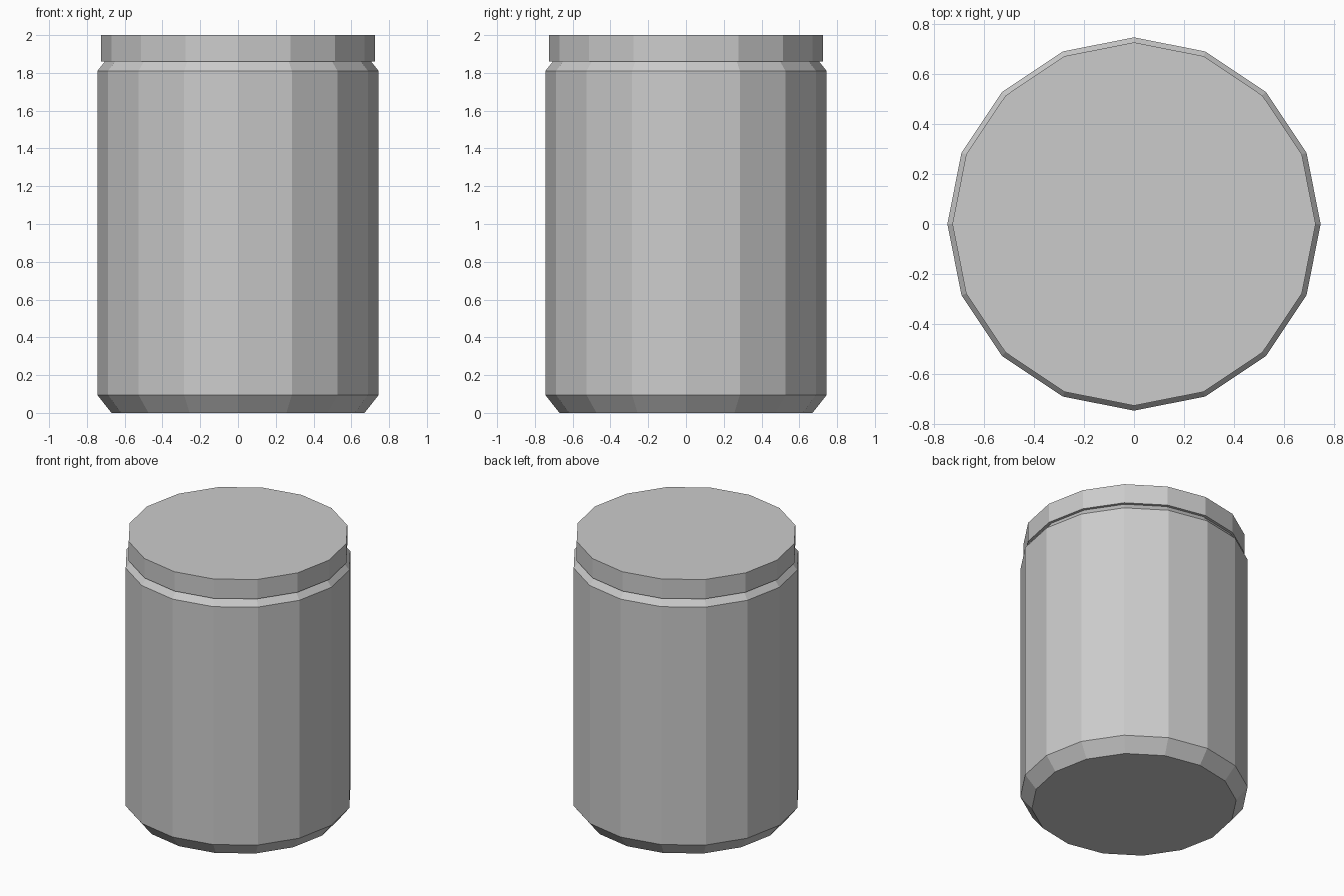
import bpy, bmesh, math

if "Cube" in bpy.data.objects:
    bpy.data.objects.remove(bpy.data.objects["Cube"])

SIDES = 16

grey = bpy.data.materials.new("light grey")
grey.diffuse_color = (0.6, 0.6, 0.6, 1)
grey.use_nodes = True
grey.node_tree.nodes["Principled BSDF"].inputs["Base Color"].default_value = grey.diffuse_color


def lathe(name, profile):
    """Closed faceted solid from (radius, height) rings."""
    bm = bmesh.new()
    rings = []
    for r, z in profile:
        rings.append([bm.verts.new((r * math.cos(a), r * math.sin(a), z))
                      for a in (2 * math.pi * i / SIDES for i in range(SIDES))])
    for low, high in zip(rings, rings[1:]):
        for i in range(SIDES):
            j = (i + 1) % SIDES
            bm.faces.new((low[i], low[j], high[j], high[i]))
    bm.faces.new(rings[0][::-1])
    bm.faces.new(rings[-1])
    mesh = bpy.data.meshes.new(name)
    bm.to_mesh(mesh)
    bm.free()
    mesh.materials.append(grey)
    obj = bpy.data.objects.new(name, mesh)
    bpy.context.collection.objects.link(obj)
    return obj


# Jar body with chamfered base and sloping shoulder
lathe("jar_body", [(0.67, 0), (0.745, 0.095), (0.745, 1.81), (0.705, 1.86)])

# Lid, slightly overhanging the shoulder
lathe("jar_lid", [(0.725, 1.86), (0.725, 2.0)])
